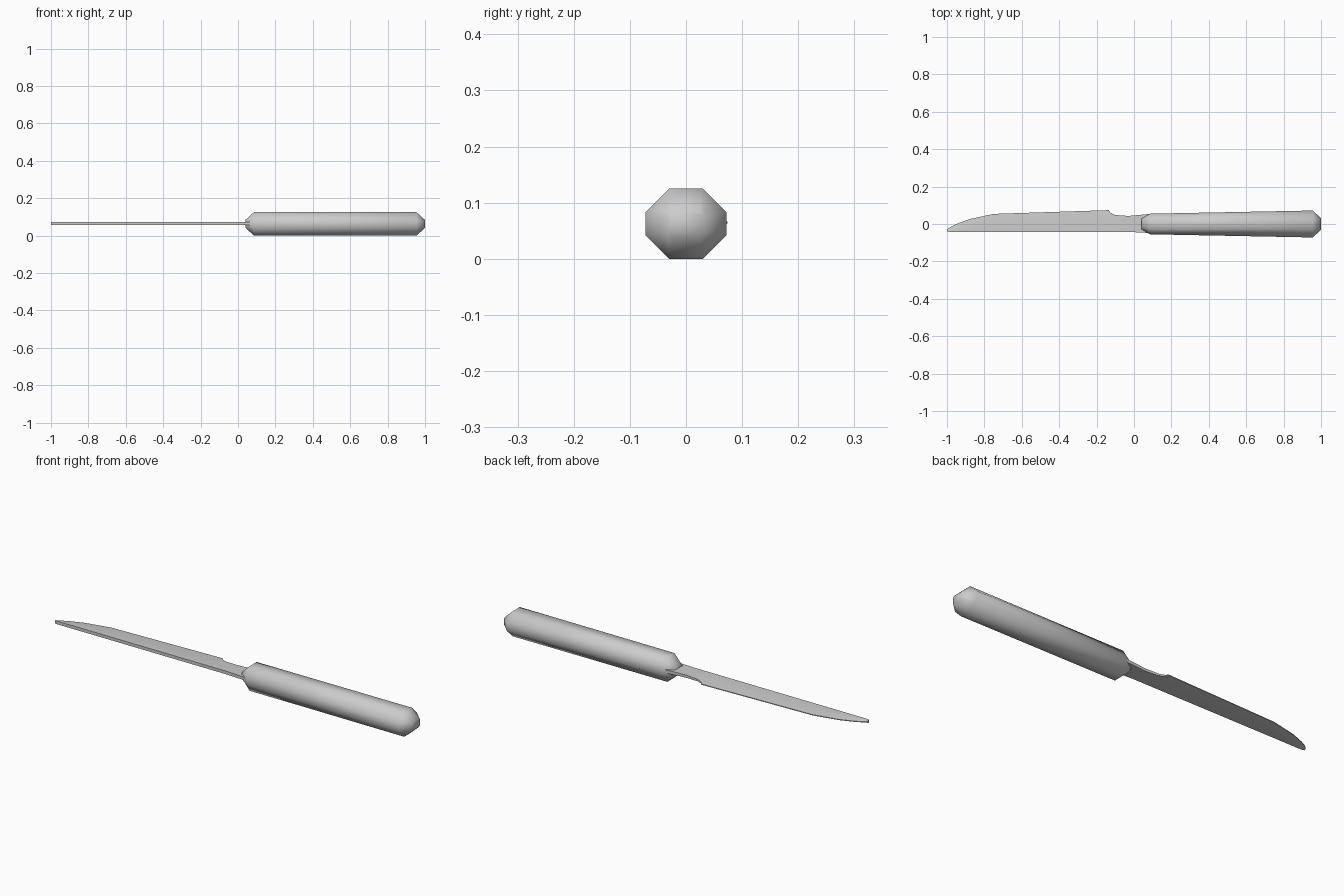
import bpy, bmesh, math

if "Cube" in bpy.data.objects:
    bpy.data.objects.remove(bpy.data.objects["Cube"])


def loft(name, rings, angle):
    """Skin a list of equal-length point rings and cap both ends."""
    bm = bmesh.new()
    loops = [[bm.verts.new(p) for p in ring] for ring in rings]
    n = len(loops[0])
    for a, b in zip(loops, loops[1:]):
        for i in range(n):
            j = (i + 1) % n
            bm.faces.new((a[i], a[j], b[j], b[i]))
    bm.faces.new(loops[0])
    bm.faces.new(loops[-1])
    bmesh.ops.recalc_face_normals(bm, faces=bm.faces)
    mesh = bpy.data.meshes.new(name)
    bm.to_mesh(mesh)
    bm.free()
    obj = bpy.data.objects.new(name, mesh)
    bpy.context.collection.objects.link(obj)
    bpy.ops.object.select_all(action='DESELECT')
    obj.select_set(True)
    bpy.context.view_layer.objects.active = obj
    bpy.ops.object.shade_smooth_by_angle(angle=math.radians(angle))
    return obj


def octagon(x, hy, hz, fy, fz, zc=0.0625):
    """Chamfered rectangle across the handle: half sizes and half flats."""
    pts = [(fy, hz), (hy, fz), (hy, -fz), (fy, -hz),
           (-fy, -hz), (-hy, -fz), (-hy, fz), (-fy, hz)]
    return [(x, y, zc + z) for y, z in pts]


# Handle: octagonal grip widening to the butt, with bevelled ends
loft("handle", [
    octagon(0.04, 0.028, 0.021, 0.018, 0.012),
    octagon(0.085, 0.055, 0.0625, 0.028, 0.021),
    octagon(0.955, 0.072, 0.0625, 0.030, 0.021),
    octagon(1.0, 0.032, 0.021, 0.024, 0.014),
], 60)


def blade_section(x, low, high, t, edge, zc=0.0645):
    """Wedge section: thick spine at -y, thinner edge at +y."""
    mid = low + (high - low) * 0.45
    return [(x, low, zc + t), (x, mid, zc + t), (x, high, zc + edge),
            (x, high, zc - edge), (x, mid, zc - t), (x, low, zc - t)]


# Blade and neck: x, spine y, cutting edge y, half thickness, half edge thickness
stations = [
    (-1.0, -0.040, -0.031, 0.007, 0.004),
    (-0.985, -0.042, -0.018, 0.008, 0.002),
    (-0.95, -0.042, 0.000, 0.008, 0.002),
    (-0.88, -0.042, 0.026, 0.008, 0.002),
    (-0.75, -0.042, 0.054, 0.008, 0.002),
    (-0.135, -0.042, 0.074, 0.008, 0.002),
    (-0.125, -0.042, 0.060, 0.008, 0.003),
    (-0.10, -0.042, 0.048, 0.008, 0.005),
    (-0.03, -0.042, 0.043, 0.008, 0.007),
    (0.08, -0.048, 0.053, 0.008, 0.008),
    (0.14, -0.048, 0.053, 0.008, 0.008),
]
loft("blade", [blade_section(*s) for s in stations], 40)
